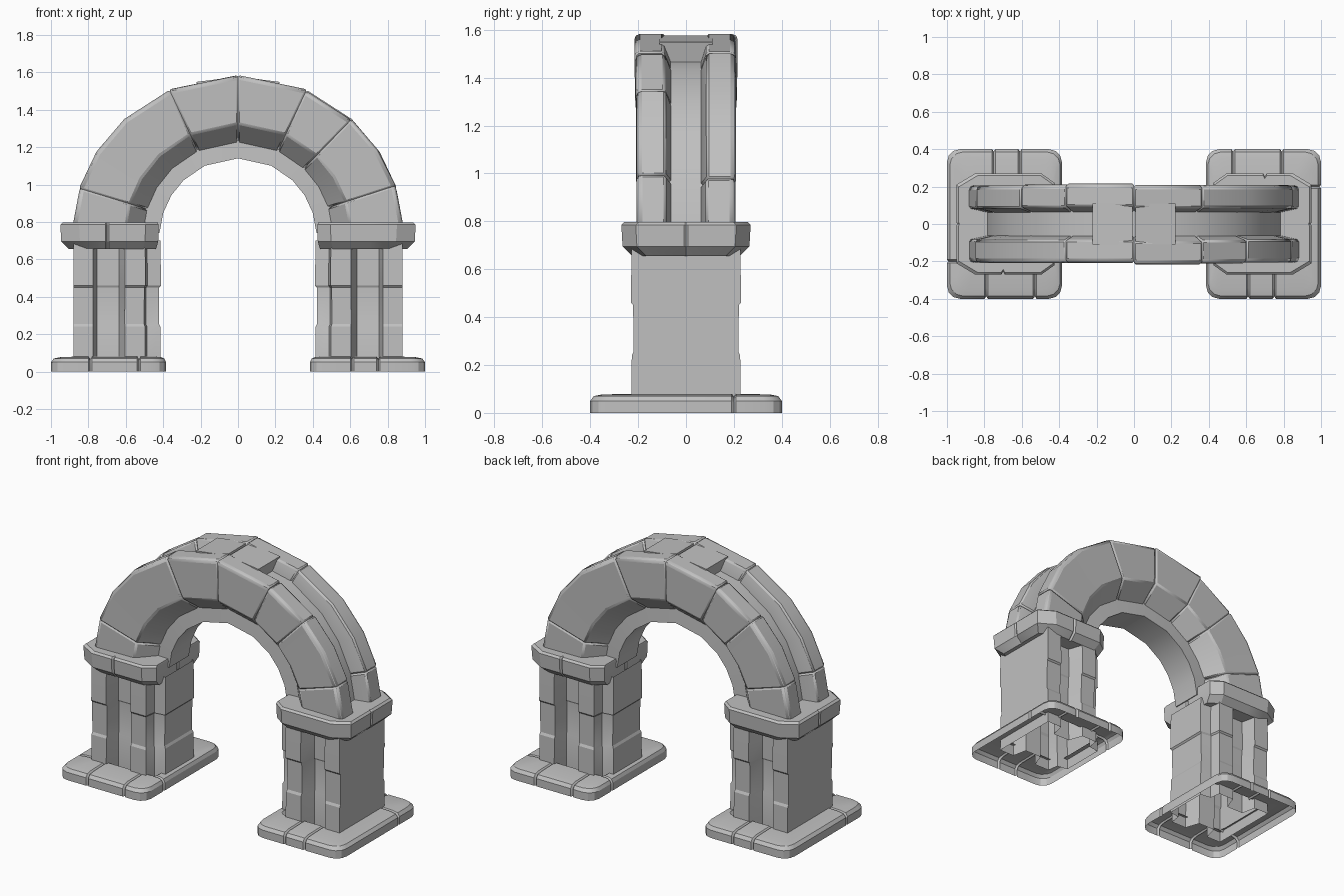
import bpy, bmesh, math, random
from mathutils import Matrix, Vector

random.seed(4)
if "Cube" in bpy.data.objects:
    bpy.data.objects.remove(bpy.data.objects["Cube"])

stone = bpy.data.materials.new("grey_stone")
stone.use_nodes = True
GREY = (0.53, 0.53, 0.53, 1)
stone.diffuse_color = GREY
stone.node_tree.nodes["Principled BSDF"].inputs["Base Color"].default_value = GREY
HALF_TURN = Matrix.Rotation(math.pi, 4, 'Z')


def loft(rings, caps=True):
    """Skin a list of closed point rings into a bmesh."""
    bm = bmesh.new()
    vs = [[bm.verts.new(p) for p in ring] for ring in rings]
    n = len(vs[0])
    for a, b in zip(vs, vs[1:]):
        for i in range(n):
            j = (i + 1) % n
            bm.faces.new((a[i], a[j], b[j], b[i]))
    if caps:
        bm.faces.new(vs[0])
        bm.faces.new(vs[-1])
    bmesh.ops.recalc_face_normals(bm, faces=bm.faces)
    return bm


def groove(bm, axis, pos, move, side=0, half=0.009):
    """Cut a shallow crack and push its middle inwards, on one y side or both."""
    normal = Vector([float(i == axis) for i in range(3)])
    for d in (-half, half, 0):
        bmesh.ops.bisect_plane(bm, geom=bm.verts[:] + bm.edges[:] + bm.faces[:],
                               plane_co=normal * (pos + d), plane_no=normal)
    for v in bm.verts:
        if abs(v.co[axis] - pos) < 1e-4 and v.co.y * side >= 0:
            v.co = move(v.co)


def finish(bm, name, bevel=0.0, turn=True):
    """Make the object, and if wanted its twin half a turn round the upright axis."""
    me = bpy.data.meshes.new(name)
    bm.to_mesh(me)
    bm.free()
    me.materials.append(stone)
    for k in range(2 if turn else 1):
        ob = bpy.data.objects.new(name + ("_turned" if k else ""), me.copy() if k else me)
        bpy.context.collection.objects.link(ob)
        if k:
            ob.matrix_world = HALF_TURN
        if bevel:
            mod = ob.modifiers.new("worn_edges", 'BEVEL')
            mod.width, mod.segments, mod.limit_method = bevel, 1, 'ANGLE'
            mod.angle_limit = math.radians(40)
        bpy.ops.object.select_all(action='DESELECT')
        ob.select_set(True)
        bpy.context.view_layer.objects.active = ob
        bpy.ops.object.shade_smooth_by_angle(angle=math.radians(25))


def rounded_rect(x0, x1, y, r, z, steps=3):
    pts = []
    for q, (cx, cy) in enumerate([(x1 - r, y - r), (x0 + r, y - r),
                                  (x0 + r, r - y), (x1 - r, r - y)]):
        for s in range(steps + 1):
            a = math.pi / 2 * (q + s / steps)
            pts.append((cx + r * math.cos(a), cy + r * math.sin(a), z))
    return pts


# Foot: an open-bottomed stone skirt round the pillar, with cracks
foot = loft([rounded_rect(0.385, 1.0, 0.4, 0.07, 0.0),
             rounded_rect(0.385, 1.0, 0.4, 0.07, 0.05),
             rounded_rect(0.395, 0.985, 0.385, 0.07, 0.07),
             rounded_rect(0.41, 0.95, 0.35, 0.06, 0.077),
             rounded_rect(0.44, 0.87, 0.21, 0.04, 0.08)], caps=False)
for x, side in ((0.61, -1), (0.75, -1), (0.53, 1), (0.79, 1)):
    groove(foot, 0, x, lambda c: Vector((c.x, c.y * 0.97, c.z * 0.88)), side)
groove(foot, 1, 0.2, lambda c: Vector((0.69 + (c.x - 0.69) * 0.975, c.y, c.z * 0.85)))
finish(foot, "foot")

# Pillar: hollow shaft with a slot in front and back and a proud inner face
front = [(0.42, -0.14), (0.49, -0.15), (0.5, -0.22), (0.605, -0.22),
         (0.635, -0.13), (0.755, -0.13), (0.775, -0.222), (0.88, -0.222)]
section = front + [(x, -y) for x, y in reversed(front)]
courses = [(0.01, 1.03), (0.24, 1.02), (0.255, 0.985), (0.45, 0.995),
           (0.46, 1.035), (0.58, 1.03), (0.7, 1.02)]


def course_point(x, y, z, s):
    # the flat outer side stays straight, the other stones step in and out
    sx = s if x < 0.63 else 1
    return (0.65 + (x - 0.65) * sx, y * s, z)


finish(loft([[course_point(x, y, z, s) for x, y in section] for z, s in courses],
            caps=False), "pillar")


# Capital: slab with clipped corners and a chamfered underside
def clipped(inset, z):
    x0, x1, y = 0.425 + inset * 0.3, 0.95 - inset, 0.27 - inset
    side = [(x0, y - 0.05), (x0 + 0.07, y), (x1 - 0.1, y), (x1, y - 0.06)]
    return [(a, b, z) for a, b in side] + [(a, -b, z) for a, b in reversed(side)]


cap = loft([clipped(0.045, 0.655), clipped(0.005, 0.695),
            clipped(0, 0.785), clipped(0.012, 0.797)])
groove(cap, 0, 0.7, lambda c: Vector((c.x, c.y * 0.94, c.z)), 1)
groove(cap, 1, 0.0, lambda c: Vector((0.69 + (c.x - 0.69) * 0.975, c.y, c.z)))
finish(cap, "capital")


# Arch: the outside widens a little towards the springing
def arch_ring(profile, angle, z0=0.72):
    a = math.radians(angle)
    ring = []
    for r, y in profile:
        r += 0.03 * math.cos(a) ** 2 if r > 0.82 else 0
        ring.append((r * math.cos(a), y, z0 + r * math.sin(a)))
    return ring


# Inner core: plain ring seen under the arch and at the bottom of the groove
bends = [3, 18, 32, 46, 65, 90]
bends += [180 - a for a in reversed(bends[:-1])]
core = [(0.42, -0.1), (0.42, 0.1), (0.79, 0.075), (0.79, -0.075)]
finish(loft([arch_ring(core, a) for a in bends]), "arch_core", turn=False)

# Rib stones: the front rib, whose turned twins make the back rib
ribs = [(3, 18), (18, 32, 46), (46, 65), (65, 90),
        (90, 115), (115, 134, 149, 163), (163, 177)]
for i, angles in enumerate(ribs):
    dr, dy = random.uniform(-0.004, 0.006), random.uniform(-0.007, 0.007)
    profile = [(0.5, -0.085), (0.605, -0.207 - dy), (0.845 + dr, -0.212 - dy),
               (0.86 + dr, -0.197 - dy), (0.86 + dr, -0.09 - dy), (0.78, -0.06)]
    finish(loft([arch_ring(profile, a) for a in angles]), f"rib_stone_{i + 1}", bevel=0.009)

# Crown filler: closes the top groove beside the middle joint
fill = [(0.75, -0.11), (0.856, -0.11), (0.856, 0.11), (0.75, 0.11)]
finish(loft([arch_ring(fill, a) for a in (75, 89.4)]), "crown_filler")
